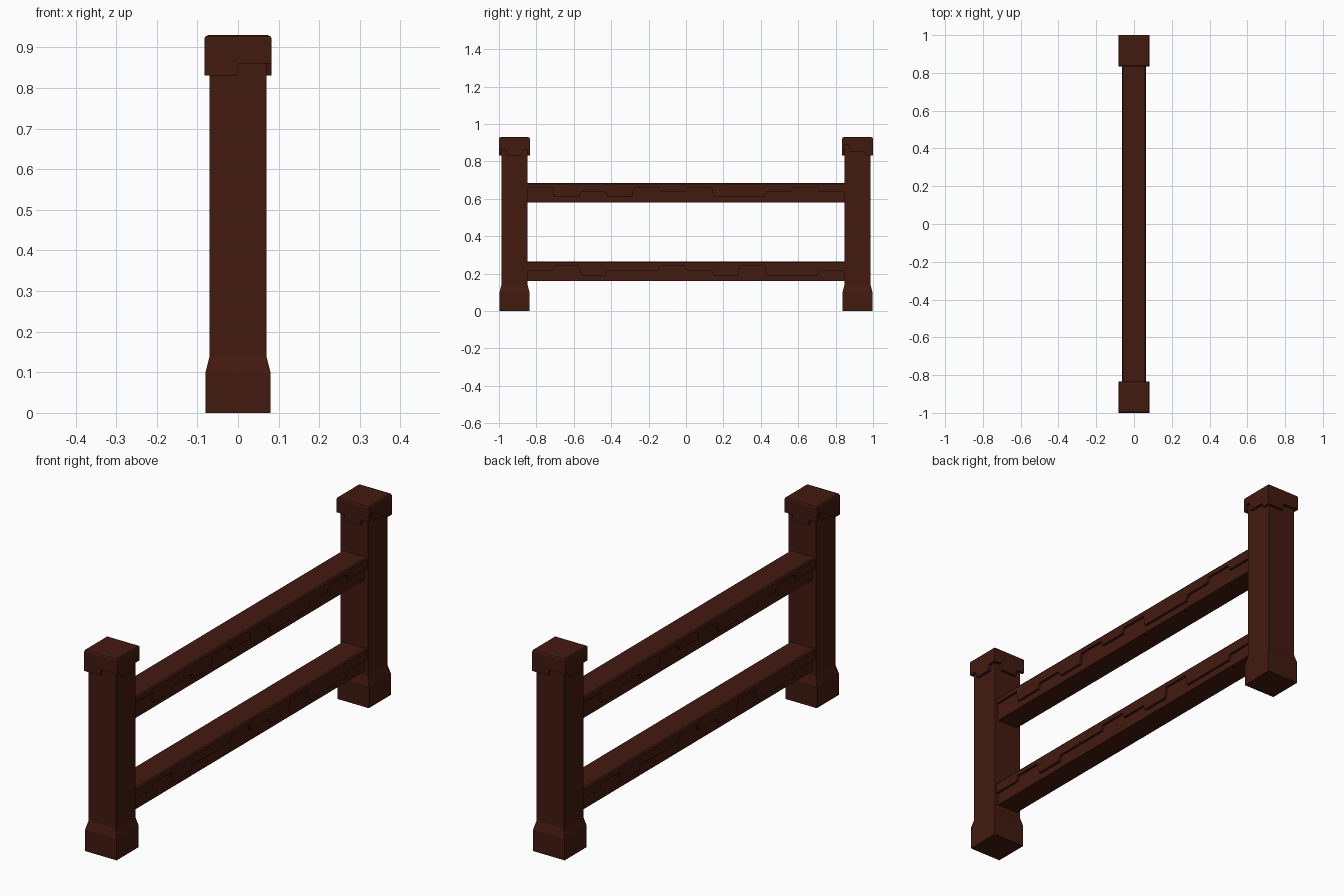
import bpy, bmesh
from mathutils import Matrix
from math import pi

if "Cube" in bpy.data.objects:
    bpy.data.objects.remove(bpy.data.objects["Cube"])

wood = bpy.data.materials.new("dark_wood")
wood.diffuse_color = (0.055, 0.010, 0.005, 1)
wood.use_nodes = True
wood.node_tree.nodes["Principled BSDF"].inputs["Base Color"].default_value = wood.diffuse_color


def finish(name, bm):
    bmesh.ops.recalc_face_normals(bm, faces=bm.faces)
    me = bpy.data.meshes.new(name)
    bm.to_mesh(me)
    bm.free()
    me.materials.append(wood)
    ob = bpy.data.objects.new(name, me)
    bpy.context.collection.objects.link(ob)
    return ob


def loft(bm, sections):
    """Closed rectangular loft; sections are (half x, half y, z)."""
    rings = [[bm.verts.new((sx * hx, sy * hy, z))
              for sx, sy in ((-1, -1), (1, -1), (1, 1), (-1, 1))]
             for hx, hy, z in sections]
    for a, b in zip(rings, rings[1:]):
        for i in range(4):
            j = (i + 1) % 4
            bm.faces.new((a[i], a[j], b[j], b[i]))
    bm.faces.new(rings[0][::-1])
    bm.faces.new(rings[-1])


def apron(bm, heights, half_len, outer, inner, top, angle, slant):
    """Panel with a stepped lower edge, facing +x then turned by angle."""
    step = 2 * half_len / len(heights)
    pts = [(-half_len, heights[0])]
    for i in range(1, len(heights)):
        y = -half_len + i * step
        if heights[i] != heights[i - 1]:
            pts += [(y - slant, heights[i - 1]), (y + slant, heights[i])]
    pts += [(half_len, heights[-1]), (half_len, top), (-half_len, top)]
    rot = Matrix.Rotation(angle, 3, 'Z')
    out = [bm.verts.new(rot @ Matrix.Identity(3) @ v) for v in
           [Matrix.Identity(3).col[0] * outer + Matrix.Identity(3).col[1] * y
            + Matrix.Identity(3).col[2] * z for y, z in pts]]
    face = bm.faces.new(out)
    new = bmesh.ops.extrude_face_region(bm, geom=[face], use_keep_orig=True)["geom"]
    shift = rot.col[0] * (inner - outer)
    bmesh.ops.translate(bm, verts=[g for g in new if isinstance(g, bmesh.types.BMVert)],
                        vec=shift)


# Posts with flared feet, and caps with stepped lower edges
front_steps = [.83, .83, .86, .86]
cap_steps = {0: [.86, .83, .83, .86], 90: [.86, .83, .83, .86],
             180: [.89, .85, .85, .83], 270: front_steps}
for name, y, turn in (("front", -0.917, 0), ("back", 0.917, pi)):
    bm = bmesh.new()
    loft(bm, [(.08, .08, 0), (.08, .08, .10), (.07, .07, .14), (.07, .07, .90)])
    post = finish(name + "_post", bm)
    post.location.y = y

    bm = bmesh.new()
    loft(bm, [(.083, .083, .89), (.083, .083, .92), (.080, .080, .927), (.073, .073, .93)])
    for deg, steps in cap_steps.items():
        apron(bm, steps, .083, .083, .069, .8901, deg * pi / 180, .003)
    cap = finish(name + "_post_cap", bm)
    cap.location.y = y
    cap.rotation_euler.z = turn

# Rails with stepped cladding; levels give the lower edge of each step
L, M, H = .03, .055, .08
upper = [H, L, M, L, H, M, H, L, L, M, H, M]
lower = [M, H, L, M, M, H, M, L, H, L, L, M]
for name, z, pattern in (("lower", .16, lower), ("upper", .58, upper)):
    bm = bmesh.new()
    loft(bm, [(.052, .855, 0), (.052, .855, .095)])
    finish(name + "_rail", bm).location.z = z

    bm = bmesh.new()
    loft(bm, [(.063, .85, .09), (.063, .85, .099), (.058, .85, .105)])
    for angle in (0, pi):
        apron(bm, pattern, .85, .063, .051, .0901, angle, .005)
    finish(name + "_rail_cladding", bm).location.z = z
